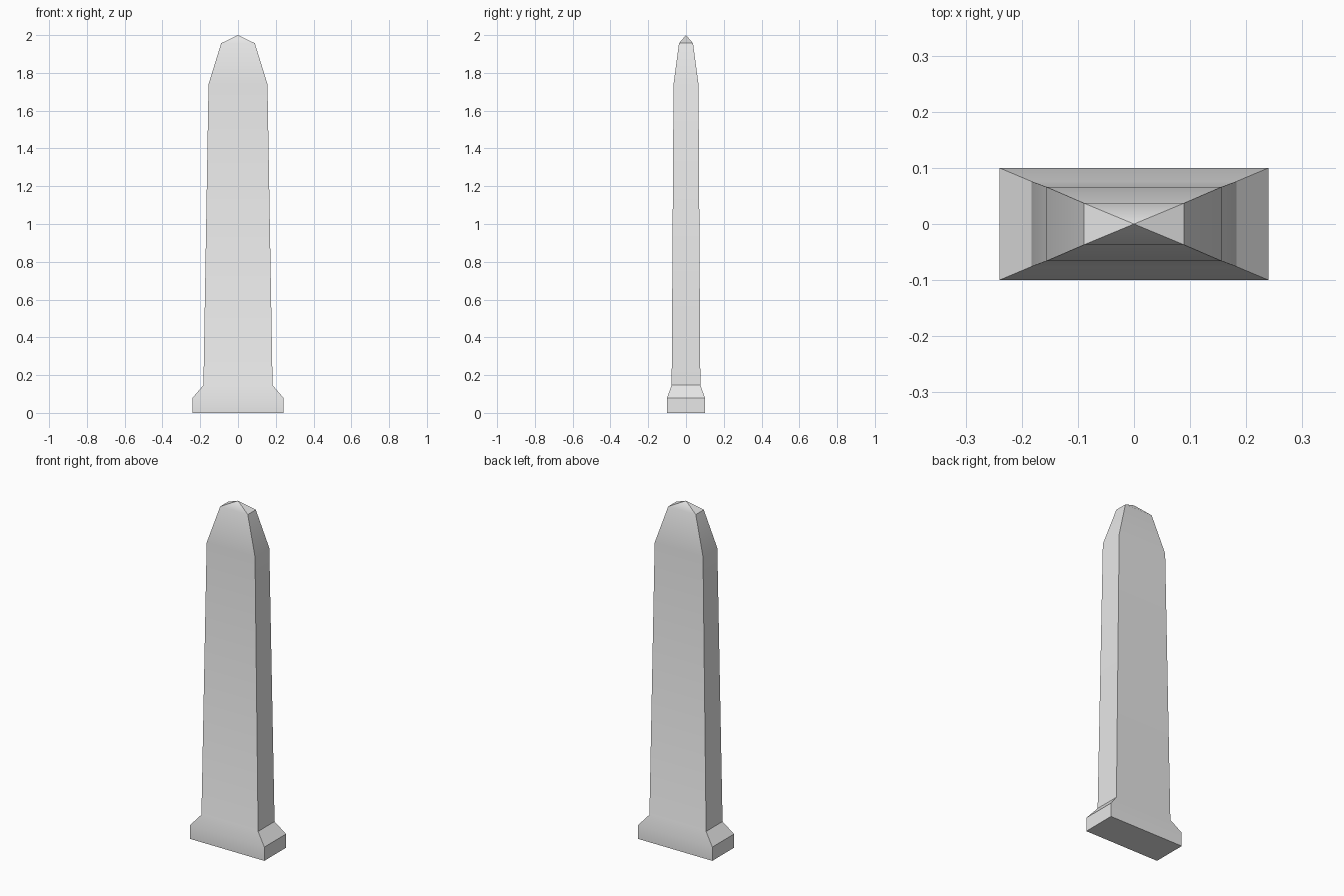
import bpy
import bmesh
import math

if "Cube" in bpy.data.objects:
    bpy.data.objects.remove(bpy.data.objects["Cube"], do_unlink=True)

# Pale stone colour
stone = bpy.data.materials.new("pale_grey_stone")
stone.use_nodes = True
colour = (0.8, 0.8, 0.8, 1)
stone.diffuse_color = colour
stone.node_tree.nodes["Principled BSDF"].inputs["Base Color"].default_value = colour

# Half width, half depth and height of each level: plinth, shaft, shoulder
levels = [
    (0.24, 0.10, 0),
    (0.24, 0.10, 0.08),
    (0.183, 0.076, 0.147),
    (0.156, 0.066, 1.74),
    (0.089, 0.037, 1.957),
]
corners = [(-1, -1), (1, -1), (1, 1), (-1, 1)]

bm = bmesh.new()
rings = [[bm.verts.new((sx * w, sy * d, z)) for sx, sy in corners]
         for w, d, z in levels]
bm.faces.new(rings[0][::-1])

# Walls between neighbouring levels
for low, high in zip(rings, rings[1:]):
    for i in range(4):
        j = (i + 1) % 4
        bm.faces.new((low[i], low[j], high[j], high[i]))

# Pyramid tip
tip = bm.verts.new((0, 0, 2))
for i in range(4):
    bm.faces.new((rings[-1][i], rings[-1][(i + 1) % 4], tip))

bmesh.ops.recalc_face_normals(bm, faces=bm.faces)
mesh = bpy.data.meshes.new("obelisk")
bm.to_mesh(mesh)
bm.free()
mesh.materials.append(stone)

obelisk = bpy.data.objects.new("obelisk", mesh)
bpy.context.collection.objects.link(obelisk)

# Smooth the gentle bends, keep the corners crisp
bpy.ops.object.select_all(action="DESELECT")
obelisk.select_set(True)
bpy.context.view_layer.objects.active = obelisk
bpy.ops.object.shade_smooth_by_angle(angle=math.radians(34))
